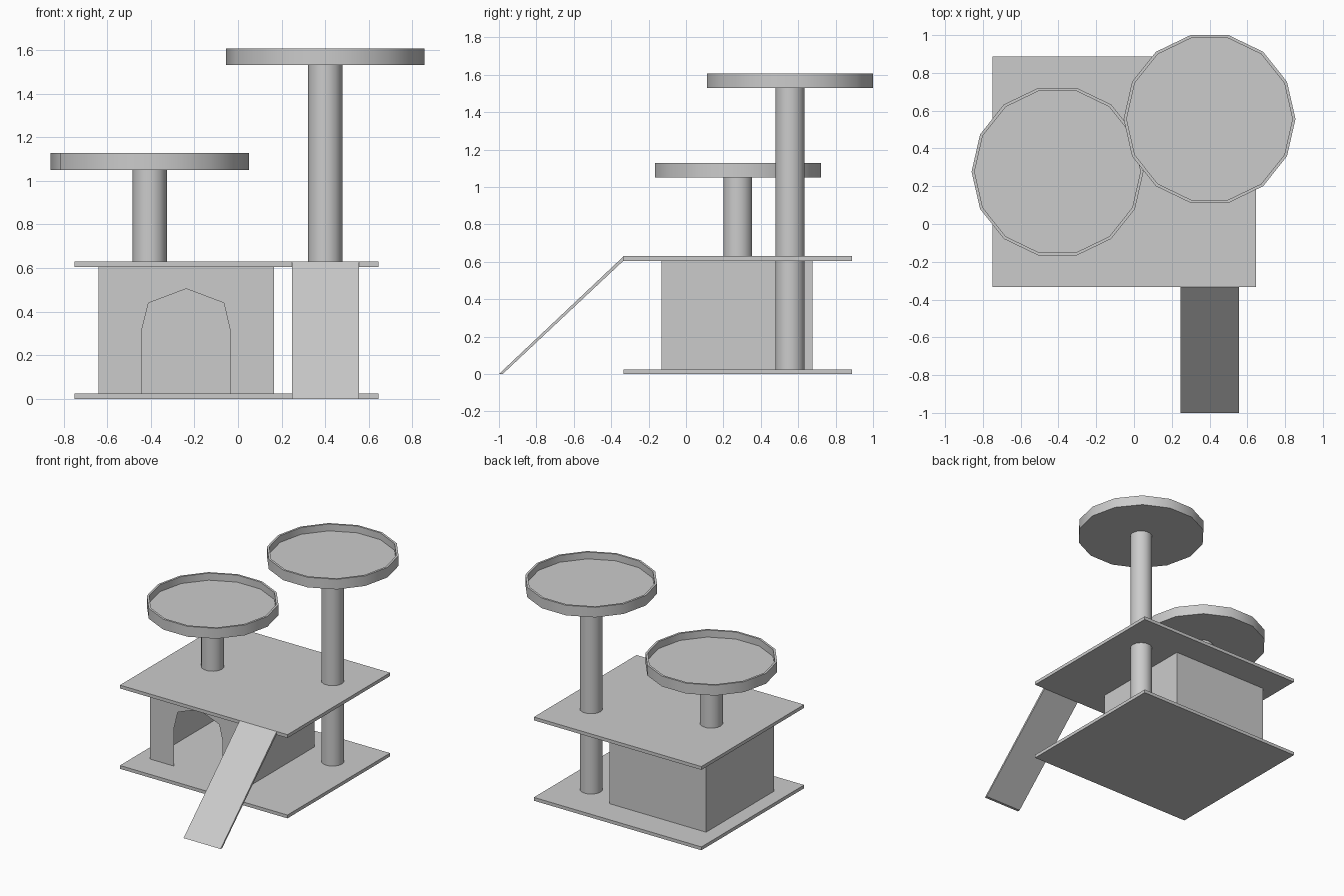
import bpy, bmesh
from math import cos, sin, pi

if "Cube" in bpy.data.objects:
    bpy.data.objects.remove(bpy.data.objects["Cube"])

SIDES = 14


def make(name, verts, faces, smooth=False, recalc=True):
    me = bpy.data.meshes.new(name)
    me.from_pydata(verts, [], faces)
    bm = bmesh.new()
    bm.from_mesh(me)
    if recalc:
        bmesh.ops.recalc_face_normals(bm, faces=bm.faces[:])
    bm.to_mesh(me)
    bm.free()
    ob = bpy.data.objects.new(name, me)
    bpy.context.collection.objects.link(ob)
    if smooth:
        bpy.ops.object.select_all(action='DESELECT')
        bpy.context.view_layer.objects.active = ob
        ob.select_set(True)
        bpy.ops.object.shade_smooth_by_angle()
    return ob


def extrude_x(name, profile, x0, x1):
    """Closed y-z profile pulled along x."""
    n = len(profile)
    verts = [(x, y, z) for x in (x0, x1) for y, z in profile]
    faces = [tuple(range(n)), tuple(range(n, 2 * n))]
    faces += [(i, (i + 1) % n, n + (i + 1) % n, n + i) for i in range(n)]
    return make(name, verts, faces)


def lathe(name, cx, cy, rings):
    """Capped stack of (radius, z) rings around a vertical axis."""
    n = SIDES
    verts = [(cx + r * cos(2 * pi * i / n), cy + r * sin(2 * pi * i / n), z)
             for r, z in rings for i in range(n)]
    last = (len(rings) - 1) * n
    faces = [tuple(range(n)), tuple(range(last, last + n))]
    for k in range(len(rings) - 1):
        a = k * n
        faces += [(a + i, a + (i + 1) % n, a + n + (i + 1) % n, a + n + i)
                  for i in range(n)]
    return make(name, verts, faces, smooth=True)


# Base and upper platforms
for name, z in (("base_board", 0.0), ("upper_board", 0.605)):
    extrude_x(name, [(-0.333, z), (0.888, z), (0.888, z + 0.025),
                     (-0.333, z + 0.025)], -0.75, 0.645)

# Sloped ramp
extrude_x("ramp", [(-1.0, 0), (-0.98, 0), (-0.333, 0.607), (-0.333, 0.63)],
          0.247, 0.555)

# Posts and rimmed trays
for side, cx, cy, z0, z1, top in (("left", -0.405, 0.277, 0.63, 1.05, 1.128),
                                  ("right", 0.40, 0.556, 0.025, 1.53, 1.606)):
    lathe(side + "_post", cx, cy, [(0.079, z0), (0.079, z1)])
    lathe(side + "_tray", cx, cy, [(0.455, z1), (0.455, top),
                                   (0.439, top), (0.439, z1 + 0.025)])

# Hide-away house: thin walls with an arched doorway
x0, x1, y0, y1, z0, z1 = -0.64, 0.165, -0.13, 0.675, 0.025, 0.605
door = [(-0.44, z0), (-0.44, 0.32), (-0.41, 0.44), (-0.237, 0.505),
        (-0.065, 0.44), (-0.037, 0.32), (-0.037, z0)]
verts = [(x0, y0, z0), (x1, y0, z0), (x1, y0, z1), (x0, y0, z1),
         (x0, y1, z0), (x1, y1, z0), (x1, y1, z1), (x0, y1, z1)]
verts += [(x, y0, z) for x, z in door]
# front left, front right, then the side and back walls
faces = [(0, 8, 9, 10, 11, 3), (1, 2, 11, 12, 13, 14), (3, 11, 2),
         (1, 5, 6, 2), (5, 4, 7, 6), (4, 0, 3, 7)]
make("house", verts, faces, recalc=False)
